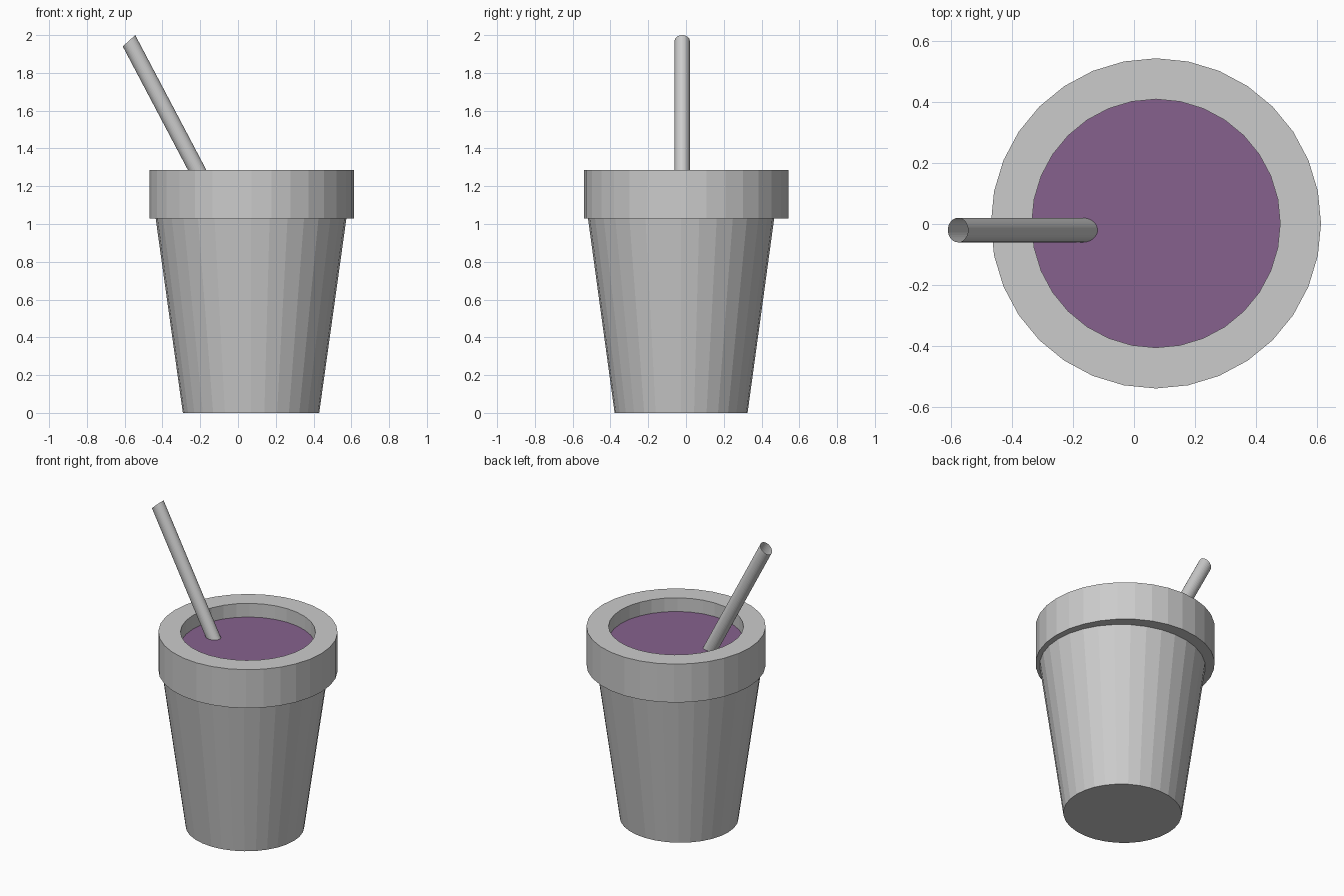
import bpy, math

if "Cube" in bpy.data.objects:
    bpy.data.objects.remove(bpy.data.objects["Cube"])

SIDES = 32


def make_object(name, verts, faces):
    mesh = bpy.data.meshes.new(name)
    mesh.from_pydata(verts, [], faces)
    mesh.update()
    obj = bpy.data.objects.new(name, mesh)
    bpy.context.collection.objects.link(obj)
    return obj


def ring(center, a, b):
    """Ring of points around center, spanned by half-axis vectors a and b."""
    pts = []
    for i in range(SIDES):
        t = 2 * math.pi * i / SIDES
        pts.append(tuple(center[k] + a[k] * math.cos(t) + b[k] * math.sin(t) for k in range(3)))
    return pts


def loft(name, rings, closed=False, cap_start=False):
    """Join consecutive rings with quads."""
    verts = [p for r in rings for p in r]
    n = len(rings)
    faces = []
    for j in range(n if closed else n - 1):
        k = (j + 1) % n
        for i in range(SIDES):
            m = (i + 1) % SIDES
            faces.append((j * SIDES + i, j * SIDES + m, k * SIDES + m, k * SIDES + i))
    if cap_start:
        faces.append(tuple(reversed(range(SIDES))))
    return make_object(name, verts, faces)


def flat_ring(cx, cy, z, rx, ry):
    return ring((cx, cy, z), (rx, 0, 0), (0, ry, 0))


CX = 0.072

# Tapered cup body, tucked up inside the rim
loft("cup_body", [flat_ring(CX - 0.003, -0.026, 0.0, 0.361, 0.352),
                  flat_ring(CX - 0.003, -0.026, 1.03, 0.505, 0.493),
                  flat_ring(CX - 0.003, -0.01, 1.08, 0.508, 0.50)], cap_start=True)

# Thick collar around the mouth
profile = [(0.541, 1.03), (0.541, 1.286), (0.407, 1.286), (0.407, 1.03)]
loft("cup_rim", [flat_ring(CX, 0.002, z, r, r) for r, z in profile], closed=True)

# Purple drink surface
drink = make_object("drink", flat_ring(CX, 0.002, 1.195, 0.408, 0.408), [tuple(range(SIDES))])
mat = bpy.data.materials.new("purple_drink")
mat.diffuse_color = (0.24, 0.12, 0.27, 1)
mat.use_nodes = True
mat.node_tree.nodes["Principled BSDF"].inputs["Base Color"].default_value = mat.diffuse_color
drink.data.materials.append(mat)

# Leaning open straw with a slanted end
half_a, half_b = (0.033, 0, 0.03), (0, 0.04, 0)
top = (-0.577, -0.02, 1.97)
drop = 1.5
bottom = (top[0] + drop * math.tan(math.radians(27.8)), top[1], top[2] - drop)
loft("straw", [ring(bottom, half_a, half_b), ring(top, half_a, half_b)])
